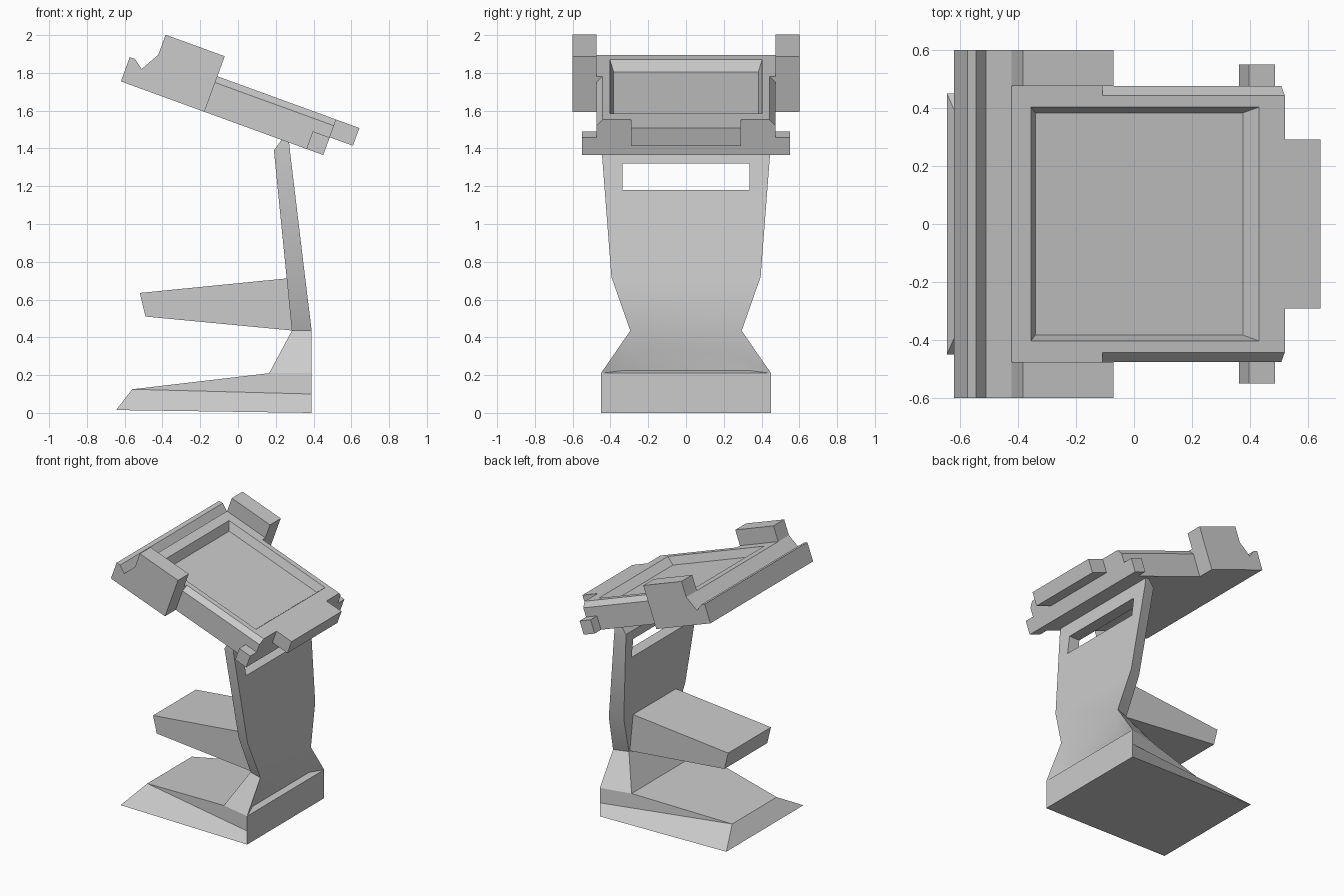
import bpy, bmesh, math
from mathutils import Matrix

if "Cube" in bpy.data.objects:
    bpy.data.objects.remove(bpy.data.objects["Cube"])

TILT = Matrix.Translation((-0.62, 0, 1.755)) @ Matrix.Rotation(math.radians(20), 4, 'Y')


def loft(name, rings, matrix=None, edit=None):
    """Closed solid through rings that all have the same point count."""
    bm = bmesh.new()
    rows = [[bm.verts.new(p) for p in r] for r in rings]
    n = len(rows[0])
    bm.faces.new(rows[0])
    bm.faces.new(rows[-1])
    for a, b in zip(rows, rows[1:]):
        for i in range(n):
            j = (i + 1) % n
            bm.faces.new((a[i], a[j], b[j], b[i]))
    bmesh.ops.recalc_face_normals(bm, faces=bm.faces)
    if edit:
        edit(bm)
    me = bpy.data.meshes.new(name)
    bm.to_mesh(me)
    bm.free()
    ob = bpy.data.objects.new(name, me)
    bpy.context.collection.objects.link(ob)
    if matrix:
        ob.matrix_world = matrix
    return ob


def prism(name, profile, y0, y1, matrix=None):
    """Side profile (x, z) extruded across y."""
    return loft(name, [[(x, y, z) for x, z in profile] for y in (y0, y1)], matrix)


def rect(x0, x1, y, z):
    return [(x0, -y, z), (x0, y, z), (x1, y, z), (x1, -y, z)]


def cut(ob, cutter):
    cutter.hide_render = True
    m = ob.modifiers.new("cut", 'BOOLEAN')
    m.object, m.solver = cutter, 'EXACT'
    bpy.context.view_layer.objects.active = ob
    bpy.ops.object.modifier_apply(modifier=m.name)
    bpy.data.objects.remove(cutter)


# Stand: foot, neck and upright back; (front x, z, half width), (back x, z, half width)
sections = [
    ((-0.645, 0.015, 0.45), (0.39, 0.0, 0.45)),
    ((-0.56, 0.125, 0.26), (0.39, 0.10, 0.45)),
    ((0.165, 0.21, 0.40), (0.39, 0.21, 0.45)),
    ((0.285, 0.435, 0.26), (0.39, 0.435, 0.295)),
    ((0.257, 0.72, 0.36), (0.355, 0.72, 0.395)),
    ((0.19, 1.39, 0.43), (0.277, 1.37, 0.445)),
    ((0.23, 1.445, 0.43), (0.27, 1.435, 0.445)),
]


def neck_groove(bm):
    # Shallow sunken panel on the back of the neck
    face = next(f for f in bm.faces if f.calc_center_median().x > 0.38
                and 0.25 < f.calc_center_median().z < 0.4)
    bmesh.ops.inset_individual(bm, faces=[face], thickness=0.03)
    for v in face.verts:
        s = 1 if v.co.y > 0 else -1
        v.co = (0.35, 0.33 * s, 0.225) if v.co.z < 0.32 else (0.35, 0.24 * s, 0.315)


stand = loft("stand", [[(fx, -fw, fz), (fx, fw, fz), (bx, bw, bz), (bx, -bw, bz)]
                       for (fx, fz, fw), (bx, bz, bw) in sections], edit=neck_groove)
cut(stand, prism("slot_cutter", [(0, 1.18), (0.6, 1.18), (0.6, 1.32), (0, 1.32)], -0.335, 0.335))
bpy.ops.object.select_all(action='DESELECT')
stand.select_set(True)
bpy.context.view_layer.objects.active = stand
bpy.ops.object.shade_smooth_by_angle(angle=math.radians(30))

# Middle shelf
prism("shelf", [(0.30, 0.435), (-0.49, 0.51), (-0.52, 0.635), (0.29, 0.715)], -0.25, 0.25)

# Tilted tray with lip and groove along its high edge
lip = [(0, 0), (0, 0.137), (0.03, 0.137), (0.081, 0.099), (0.138, 0.2)]
tray = prism("tray", lip + [(1.14, 0.2), (1.14, 0)], -0.475, 0.475, TILT)

# Sunken tray floor, slightly tapered
slope = 0.037 / 0.058
cut(tray, loft("recess_cutter", [rect(0.246, 1.008, 0.383, 0.142), rect(0.209, 1.045, 0.403, 0.2),
                                 rect(0.209, 1.045, 0.403, 0.25)], TILT))

for s in (-1, 1):
    side = "right" if s < 0 else "left"
    # Chamfer on the long tray edge
    cut(tray, loft("chamfer_cutter", [[(u, s * 0.4326, 0.21), (u, s * 0.4844, 0.155), (u, s * 0.53, 0.22)]
                                      for u in (0.471, 1.2)], TILT))
    # Tall side block and small lower lug
    prism(side + "_block", lip + [(0.138, 0.313), (0.471, 0.313), (0.471, 0)], s * 0.475, s * 0.6, TILT)
    prism(side + "_lug", [(1.045, 0), (1.14, 0), (1.14, 0.099), (1.045, 0.099)], s * 0.475, s * 0.55, TILT)

# Tongue on the low edge
prism("tongue", [(1.14, 0.1), (1.271, 0.1), (1.271, 0.2), (1.14, 0.2)], -0.292, 0.292, TILT)
